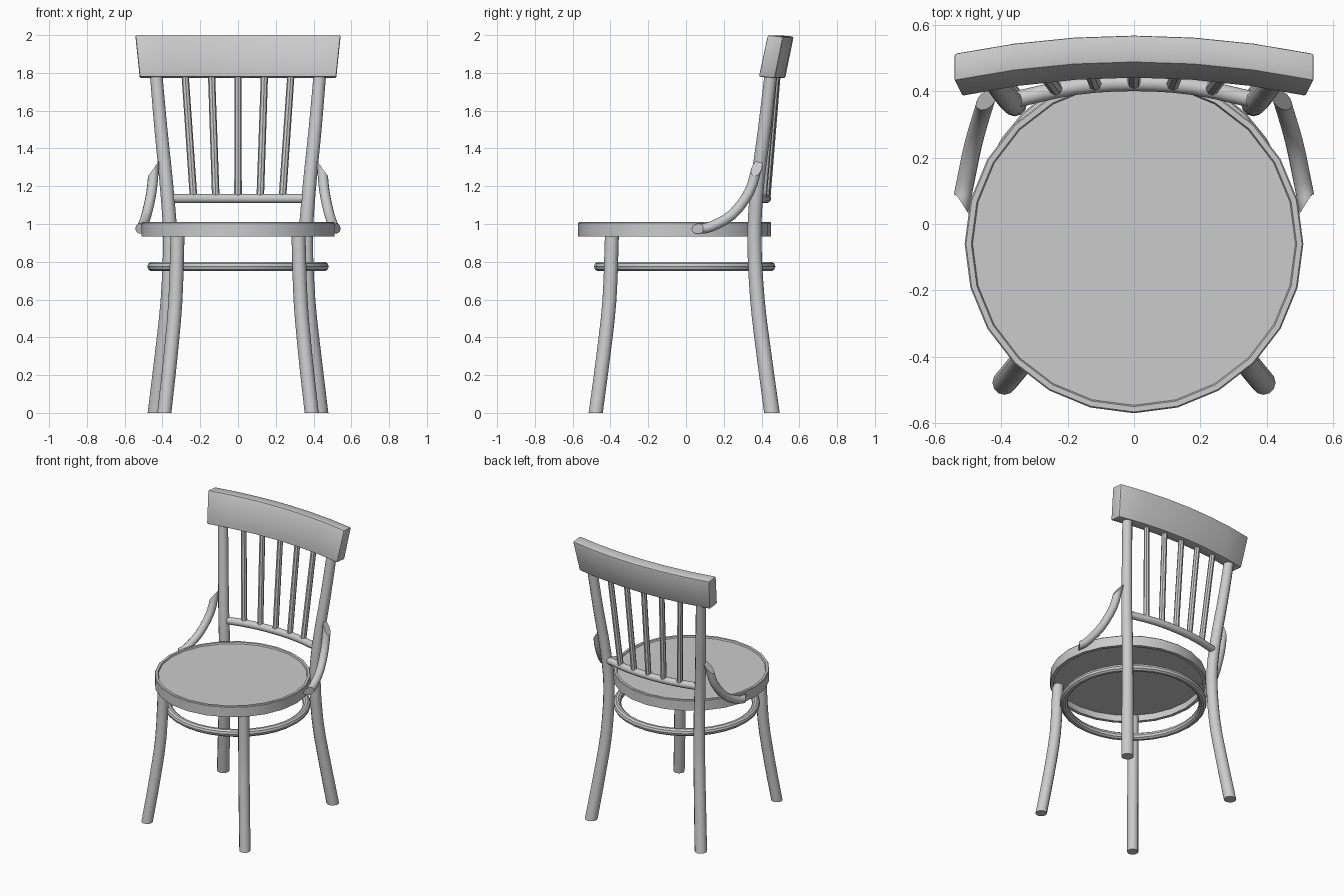
import bpy, bmesh, math
from mathutils import Vector

if "Cube" in bpy.data.objects:
    bpy.data.objects.remove(bpy.data.objects["Cube"])


def finish(name, bm, angle=35, bevel=0):
    bmesh.ops.recalc_face_normals(bm, faces=bm.faces)
    me = bpy.data.meshes.new(name)
    bm.to_mesh(me)
    bm.free()
    ob = bpy.data.objects.new(name, me)
    bpy.context.collection.objects.link(ob)
    bpy.ops.object.select_all(action='DESELECT')
    ob.select_set(True)
    bpy.context.view_layer.objects.active = ob
    if bevel:
        m = ob.modifiers.new("bevel", 'BEVEL')
        m.width, m.segments, m.limit_method = bevel, 2, 'ANGLE'
        m.angle_limit = math.radians(40)
        bpy.ops.object.modifier_apply(modifier="bevel")
    bpy.ops.object.shade_smooth_by_angle(angle=math.radians(angle))
    return ob


def spline(pts, steps):
    """Catmull-Rom curve through a few points."""
    p = [Vector(q) for q in pts]
    p = [2 * p[0] - p[1]] + p + [2 * p[-1] - p[-2]]
    out = []
    for a, b, c, d in zip(p, p[1:], p[2:], p[3:]):
        for s in range(steps):
            t = s / steps
            out.append(0.5 * (2 * b + (c - a) * t + (2 * a - 5 * b + 4 * c - d) * t**2
                              + (3 * b - a - 3 * c + d) * t**3))
    return out + [p[-2]]


def tube(name, pts, radii, ref, sides=12, steps=3, cuts=(None, None)):
    """Round rod along a path; cuts are optional end-plane normals."""
    path = spline(pts, steps) if len(pts) > 2 else [Vector(q) for q in pts]
    n = len(path) - 1
    bm, rings = bmesh.new(), []
    for i, c in enumerate(path):
        t = (path[min(i + 1, n)] - path[max(i - 1, 0)]).normalized()
        u = t.cross(Vector(ref)).normalized()
        v = t.cross(u)
        r = radii[0] + (radii[1] - radii[0]) * i / n
        cut = cuts[0] if i == 0 else cuts[1] if i == n else None
        ring = []
        for k in range(sides):
            a = math.tau * k / sides
            q = c + r * (u * math.cos(a) + v * math.sin(a))
            if cut:
                w = Vector(cut)
                q = q + t * (w.dot(c - q) / w.dot(t))
            ring.append(bm.verts.new(q))
        rings.append(ring)
    for A, B in zip(rings, rings[1:]):
        for k in range(sides):
            j = (k + 1) % sides
            bm.faces.new((A[k], A[j], B[j], B[k]))
    bm.faces.new(rings[0])
    bm.faces.new(rings[-1])
    return finish(name, bm)


def lathe(name, profile, cy, sides, closed):
    """Turn an (r, z) profile about a vertical axis at y = cy."""
    bm = bmesh.new()
    vs = [bm.verts.new((0, cy - r, z)) for r, z in profile]
    es = [bm.edges.new(e) for e in zip(vs, vs[1:])]
    if closed:
        es.append(bm.edges.new((vs[-1], vs[0])))
    bmesh.ops.spin(bm, geom=vs + es, cent=(0, cy, 0), axis=(0, 0, 1),
                   angle=math.tau, steps=sides)
    bmesh.ops.remove_doubles(bm, verts=bm.verts, dist=1e-4)
    return finish(name, bm)


# Seat: thin rim with a recessed panel, hollow underneath
lathe("seat", [(0, 1.0), (0.487, 1.0), (0.491, 1.01), (0.507, 1.01), (0.511, 1.005),
               (0.511, 0.935), (0.488, 0.935), (0.488, 0.98), (0, 0.98)], -0.06, 24, False)

# Stretcher hoop joining the legs
hoop = [(0.454 + 0.026 * math.cos(math.tau * k / 10), 0.775 + 0.026 * math.sin(math.tau * k / 10))
        for k in range(10)]
lathe("stretcher_hoop", hoop, -0.007, 32, True)

for s, side in ((-1, "left"), (1, "right")):
    # Front leg, flared toward the floor
    tube("front_leg_" + side,
         [(s * 0.39, -0.478, 0), (s * 0.357, -0.438, 0.3), (s * 0.331, -0.405, 0.6),
          (s * 0.32, -0.392, 0.95)], (0.037, 0.037), (0, 1, 0), cuts=((0, 0, 1), (0, 0, 1)))
    # Back leg continuing up as the back post
    tube("back_post_" + side,
         [(s * 0.437, 0.455, 0), (s * 0.402, 0.414, 0.3), (s * 0.371, 0.378, 0.6),
          (s * 0.36, 0.362, 0.93), (s * 0.378, 0.377, 1.2), (s * 0.408, 0.415, 1.5),
          (s * 0.434, 0.45, 1.8)], (0.041, 0.033), (0, 1, 0), cuts=((0, 0, 1), (0, 0, 1)))
    # Curved brace from seat side to post, with slanted ends
    tube("side_brace_" + side,
         [(s * 0.521, 0.065, 0.975), (s * 0.508, 0.13, 0.985), (s * 0.484, 0.245, 1.05),
          (s * 0.458, 0.335, 1.17), (s * 0.446, 0.374, 1.295)],
         (0.027, 0.027), (1, 0, 0),
         cuts=((s * 0.85, -0.53, 0), (s * 0.81, 0, 0.58)))

# Lower back rail, bowed backward
tube("lower_back_rail", [(-0.36, 0.375, 1.135), (-0.18, 0.414, 1.135), (0, 0.426, 1.135),
                         (0.18, 0.414, 1.135), (0.36, 0.375, 1.135)],
     (0.025, 0.025), (0, 0, 1))

# Fanned spindles
for i in range(-2, 3):
    tube(f"spindle_{i + 3}", [(i * 0.1175, 0.427 - 0.005 * i * i, 1.135),
                              (i * 0.14, 0.482 - 0.0045 * i * i, 1.79)],
         (0.02, 0.019), (0, 1, 0), sides=8)

# Crest rail: bowed, leaning back, a little wider at the top
bm = bmesh.new()
sections = []
for i in range(-3, 4):
    f = i / 3
    bow = -0.055 * f * f
    sections.append([bm.verts.new((f * w, y + bow, z)) for w, y, z in
                     ((0.52, 0.44, 1.78), (0.52, 0.525, 1.772),
                      (0.543, 0.57, 1.992), (0.543, 0.487, 2.0))])
for A, B in zip(sections, sections[1:]):
    for k in range(4):
        j = (k + 1) % 4
        bm.faces.new((A[k], A[j], B[j], B[k]))
bm.faces.new(sections[0])
bm.faces.new(sections[-1])
finish("crest_rail", bm, bevel=0.008)
